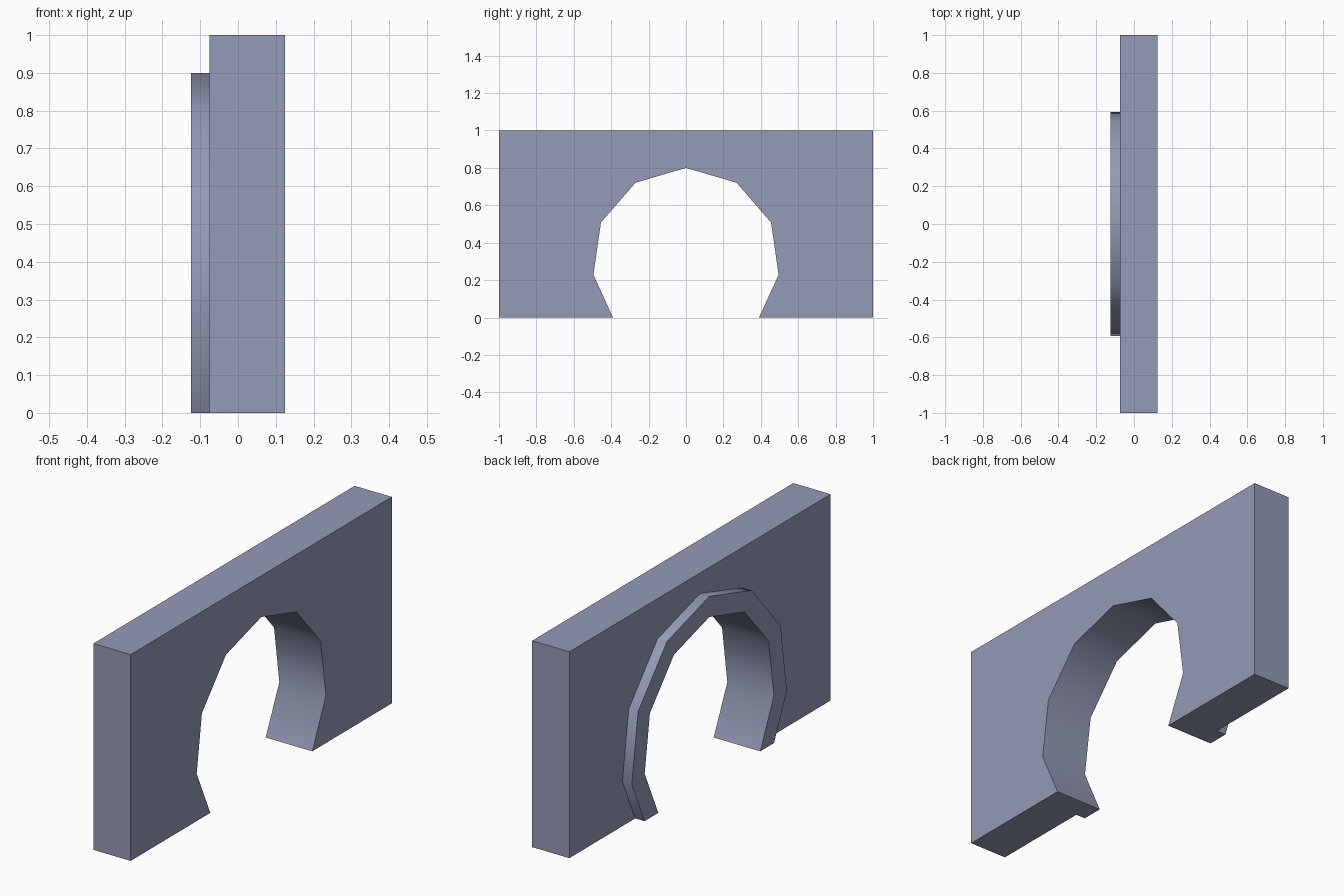
import bpy
import bmesh
from math import sin, cos, tau
from mathutils import Vector

SIDES = 11          # the opening is an eleven-sided polygon, point up
CENTRE_Z = 0.3

cube = bpy.data.objects.get("Cube")
if cube:
    bpy.data.objects.remove(cube, do_unlink=True)

# Single stone colour
stone = bpy.data.materials.new("blue_grey_stone")
stone.use_nodes = True
colour = (0.30, 0.325, 0.47, 1)
stone.diffuse_color = colour
stone.node_tree.nodes["Principled BSDF"].inputs["Base Color"].default_value = colour


def arch_points(radius):
    """(y, z) outline of the arch from -y foot to +y foot, cut off at the ground."""
    pts = [Vector((radius * sin(tau * k / SIDES),
                   CENTRE_Z + radius * cos(tau * k / SIDES))) for k in range(-4, 5)]
    for end, inner in ((0, 1), (-1, -2)):
        a, b = pts[inner], pts[end]
        pts[end] = a.lerp(b, a.y / (a.y - b.y))
    return pts


def extrude_profile(name, outline, x0, x1):
    """Solid made by extruding a (y, z) outline from x0 to x1."""
    bm = bmesh.new()
    face = bm.faces.new([bm.verts.new((x0, p[0], p[1])) for p in outline])
    result = bmesh.ops.extrude_face_region(bm, geom=[face], use_keep_orig=True)
    moved = [v for v in result["geom"] if isinstance(v, bmesh.types.BMVert)]
    bmesh.ops.translate(bm, verts=moved, vec=(x1 - x0, 0, 0))
    bmesh.ops.recalc_face_normals(bm, faces=bm.faces)
    mesh = bpy.data.meshes.new(name)
    bm.to_mesh(mesh)
    bm.free()
    mesh.materials.append(stone)
    obj = bpy.data.objects.new(name, mesh)
    bpy.context.collection.objects.link(obj)
    bpy.ops.object.select_all(action="DESELECT")
    obj.select_set(True)
    bpy.context.view_layer.objects.active = obj
    bpy.ops.object.shade_smooth_by_angle(angle=0.7)
    return obj


opening = arch_points(0.5)

# Wall with the arched opening
extrude_profile("wall", opening + [(1, 0), (1, 1), (-1, 1), (-1, 0)], -0.075, 0.125)

# Raised trim around the opening on one face
extrude_profile("arch_trim", opening + arch_points(0.6)[::-1], -0.125, -0.075)
